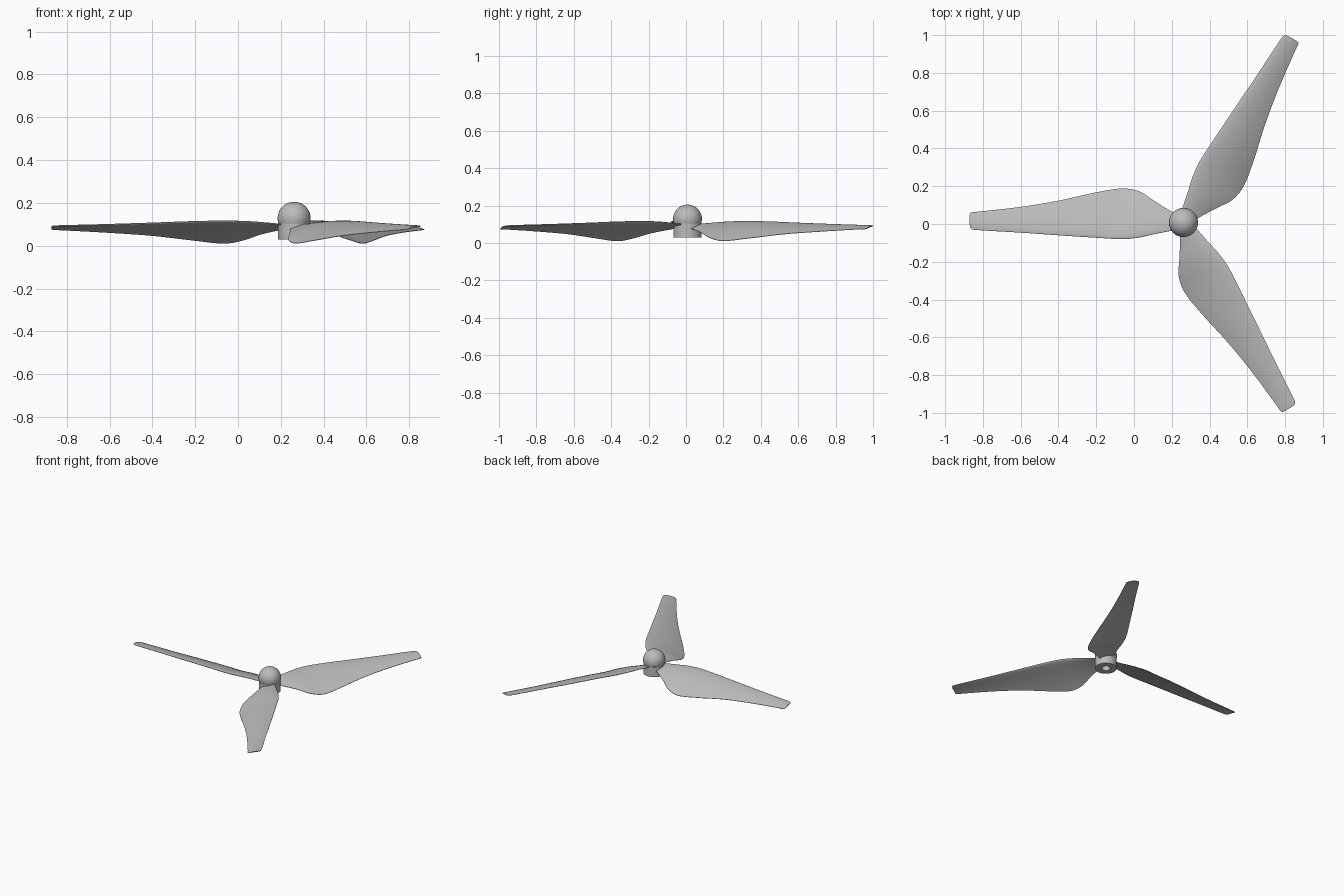
import bpy, bmesh, math
from mathutils import Vector, Matrix

cube = bpy.data.objects.get("Cube")
if cube:
    bpy.data.objects.remove(cube, do_unlink=True)

HUB = Vector((0.262, 0.008, 0))

grey = bpy.data.materials.new("light_grey")
grey.use_nodes = True
GREY = (0.5, 0.5, 0.5, 1)
grey.diffuse_color = GREY
grey.node_tree.nodes["Principled BSDF"].inputs["Base Color"].default_value = GREY


def finish(name, bm, angle):
    bmesh.ops.remove_doubles(bm, verts=bm.verts, dist=1e-5)
    bmesh.ops.recalc_face_normals(bm, faces=bm.faces)
    mesh = bpy.data.meshes.new(name)
    bm.to_mesh(mesh)
    bm.free()
    mesh.materials.append(grey)
    obj = bpy.data.objects.new(name, mesh)
    bpy.context.collection.objects.link(obj)
    obj.location = HUB
    bpy.ops.object.select_all(action='DESELECT')
    obj.select_set(True)
    bpy.context.view_layer.objects.active = obj
    bpy.ops.object.shade_smooth_by_angle(angle=math.radians(angle))
    return obj


def lathe(name, profile, steps=48):
    """Spin a (radius, height) profile around the hub axis."""
    bm = bmesh.new()
    verts = [bm.verts.new((r, 0, z)) for r, z in profile]
    edges = [bm.edges.new(pair) for pair in zip(verts, verts[1:])]
    bmesh.ops.spin(bm, geom=verts + edges, cent=(0, 0, 0), axis=(0, 0, 1),
                   angle=math.tau, steps=steps, use_merge=True)
    return finish(name, bm, 35)


# Hub: short cylinder with a shaft bore in its underside
lathe("hub", [(0, 0.085), (0.03, 0.085), (0.03, 0.03), (0.075, 0.03),
              (0.075, 0.105), (0, 0.105)])

# Spinner: ball sitting on the hub
arc = [math.radians(-25 + 115 * i / 20) for i in range(21)]
lathe("spinner", [(0, 0.096)] + [(0.077 * math.cos(a), 0.128 + 0.077 * math.sin(a))
                                 for a in arc])

# Blade stations: reach, leading y, trailing y, leading z, trailing z
STATIONS = [
    (0.02, -0.035, 0.040, 0.098, 0.082),
    (0.07, -0.045, 0.062, 0.101, 0.073),
    (0.16, -0.063, 0.118, 0.108, 0.052),
    (0.23, -0.079, 0.163, 0.112, 0.028),
    (0.32, -0.088, 0.180, 0.114, 0.011),
    (0.46, -0.081, 0.160, 0.112, 0.024),
    (0.66, -0.068, 0.116, 0.105, 0.047),
    (0.86, -0.054, 0.083, 0.099, 0.061),
    (1.08, -0.041, 0.058, 0.093, 0.073),
    (1.115, -0.037, 0.055, 0.092, 0.074),
    (1.128, -0.028, 0.051, 0.091, 0.075),
    (1.132, -0.012, 0.042, 0.090, 0.077),
]


def smooth_stations(rows, steps=5):
    """Monotone-reach spline through the stations."""
    slopes = []
    for i in range(len(rows)):
        a, b = rows[max(i - 1, 0)], rows[min(i + 1, len(rows) - 1)]
        slopes.append([(q - p) / (b[0] - a[0]) for p, q in zip(a, b)])
    out = []
    for i in range(len(rows) - 1):
        a, b = rows[i], rows[i + 1]
        h = b[0] - a[0]
        for k in range(steps):
            t = k / steps
            s = t * t * (3 - 2 * t)
            out.append([p + (q - p) * s + h * t * (1 - t) * (m * (1 - t) - n * t)
                        for p, q, m, n in zip(a, b, slopes[i], slopes[i + 1])])
    return out + [list(rows[-1])]


def section(row, count=14):
    """Closed cambered aerofoil loop at one station."""
    reach, y0, y1, z0, z1 = row
    chord = math.hypot(y1 - y0, z1 - z0)
    upper, lower = [], []
    for i in range(count + 1):
        t = (1 - math.cos(math.pi * i / count)) / 2
        y, z = y0 + (y1 - y0) * t, z0 + (z1 - z0) * t
        camber = 0.16 * chord * t * (1 - t)
        half = 0.033 * chord * 2.6 * math.sqrt(t) * (1 - t) + 0.0012
        upper.append((-reach, y, z + camber + half))
        lower.append((-reach, y, z + camber - half))
    return upper + lower[::-1]


def blade(name, turn):
    bm = bmesh.new()
    loops = [[bm.verts.new(p) for p in section(row)] for row in smooth_stations(STATIONS)]
    n = len(loops[0])
    for a, b in zip(loops, loops[1:]):
        for i in range(n):
            j = (i + 1) % n
            bm.faces.new((a[i], a[j], b[j], b[i]))
    bm.faces.new(loops[0])
    bm.faces.new(loops[-1])
    bmesh.ops.rotate(bm, verts=bm.verts, cent=(0, 0, 0),
                     matrix=Matrix.Rotation(math.radians(turn), 3, 'Z'))
    finish(name, bm, 50)


# Three identical blades
for name, turn in (("right_blade", 0), ("front_blade", 120), ("back_blade", 240)):
    blade(name, turn)
